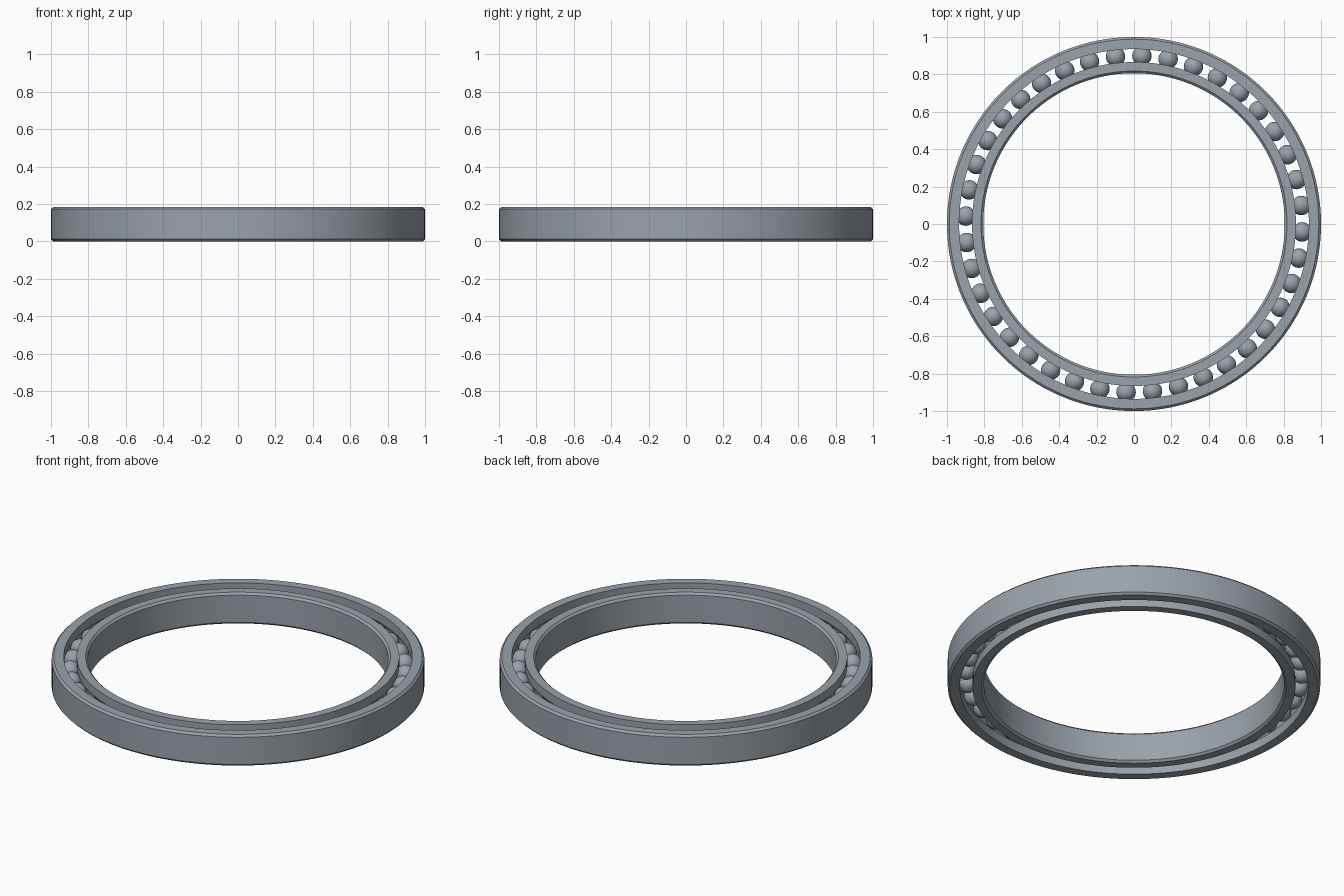
import bpy
import bmesh
from math import sin, cos, pi, acos, radians

HEIGHT = 0.185
MID = HEIGHT / 2
PITCH = 0.9          # radius of the circle of ball centres
BALL = 0.052
GROOVE = 0.053
CHAMFER = 0.012
COUNT = 40
SEGMENTS = 160

if "Cube" in bpy.data.objects:
    bpy.data.objects.remove(bpy.data.objects["Cube"])

# Steel
steel = bpy.data.materials.new("blue_grey_steel")
colour = (0.32, 0.36, 0.405, 1)
steel.diffuse_color = colour
steel.use_nodes = True
steel.node_tree.nodes["Principled BSDF"].inputs["Base Color"].default_value = colour


def add_object(name, bm):
    mesh = bpy.data.meshes.new(name)
    bm.to_mesh(mesh)
    bm.free()
    mesh.materials.append(steel)
    obj = bpy.data.objects.new(name, mesh)
    bpy.context.collection.objects.link(obj)
    bpy.ops.object.select_all(action="DESELECT")
    obj.select_set(True)
    bpy.context.view_layer.objects.active = obj
    bpy.ops.object.shade_smooth_by_angle(angle=radians(30))
    return obj


def race(name, rim, wall):
    """Ring with a chamfered rim and a ball groove in its other wall."""
    side = 1 if rim > wall else -1
    inset = rim - side * CHAMFER
    profile = [(wall, 0), (inset, 0), (rim, CHAMFER),
               (rim, HEIGHT - CHAMFER), (inset, HEIGHT), (wall, HEIGHT)]
    # Groove arc, from the top lip down to the bottom lip
    lip = acos(abs(wall - PITCH) / GROOVE)
    steps = 10
    for i in range(steps + 1):
        a = lip - 2 * lip * i / steps
        profile.append((PITCH + side * GROOVE * cos(a), MID + GROOVE * sin(a)))
    bm = bmesh.new()
    loops = []
    for s in range(SEGMENTS):
        t = 2 * pi * s / SEGMENTS
        loops.append([bm.verts.new((r * cos(t), r * sin(t), z)) for r, z in profile])
    n = len(profile)
    for s in range(SEGMENTS):
        a, b = loops[s], loops[(s + 1) % SEGMENTS]
        for i in range(n):
            j = (i + 1) % n
            bm.faces.new((a[i], b[i], b[j], a[j]))
    bmesh.ops.recalc_face_normals(bm, faces=bm.faces)
    return add_object(name, bm)


# Outer and inner rings
race("outer_ring", 1.0, 0.935)
race("inner_ring", 0.806, 0.866)

# Balls, sharing one mesh
bm = bmesh.new()
bmesh.ops.create_uvsphere(bm, u_segments=32, v_segments=16, radius=BALL)
first = add_object("ball", bm)
for i in range(COUNT):
    ball = first
    if i:
        ball = first.copy()
        bpy.context.collection.objects.link(ball)
    t = 2 * pi * i / COUNT - 0.047
    ball.location = (PITCH * cos(t), PITCH * sin(t), MID)
